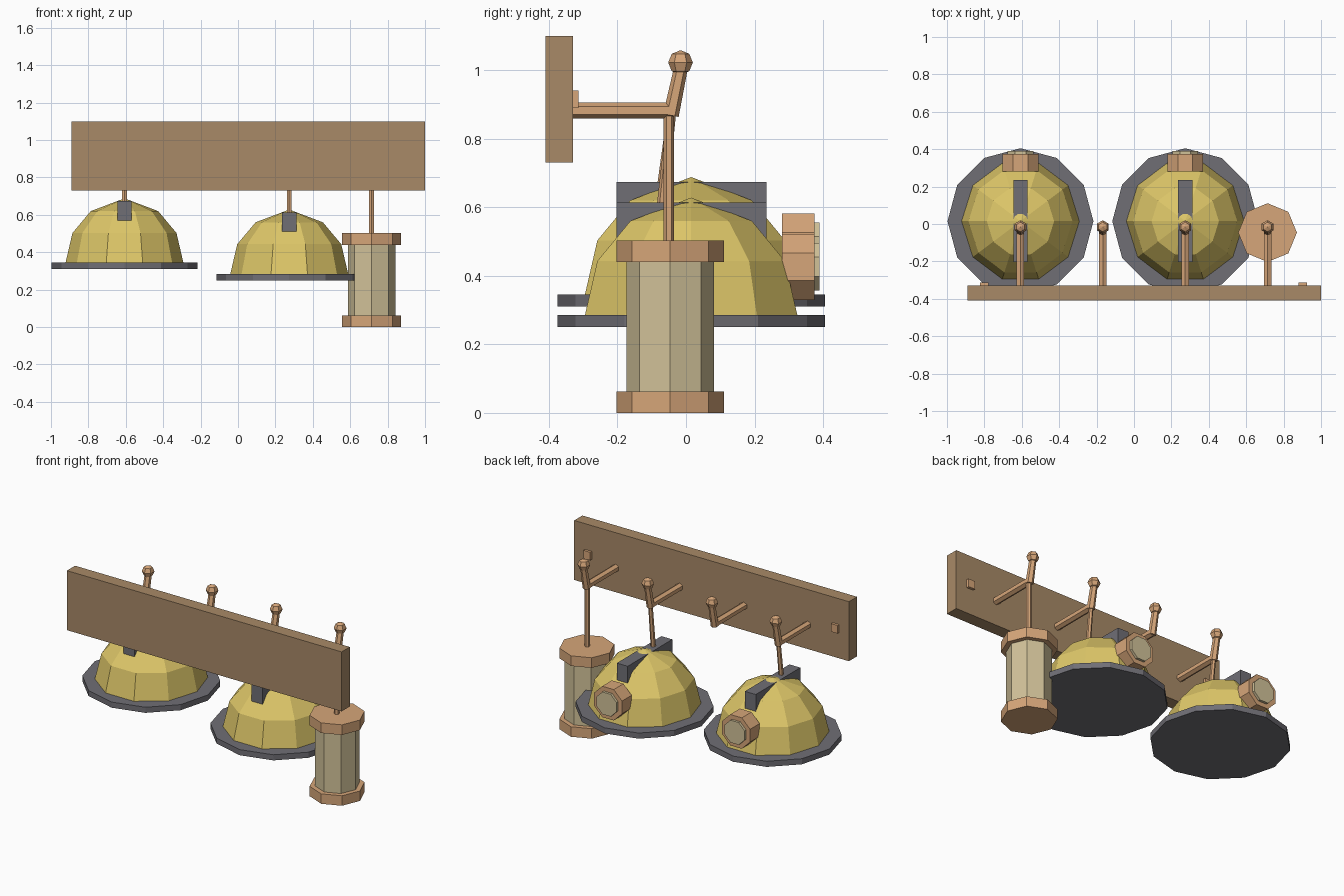
import bpy, bmesh, math
from mathutils import Vector, Matrix

if "Cube" in bpy.data.objects:
    bpy.data.objects.remove(bpy.data.objects["Cube"])


def material(name, r, g, b):
    m = bpy.data.materials.new(name)
    lin = [(c / 12.92 if c < 0.04 else ((c + 0.055) / 1.055) ** 2.4) for c in (r, g, b)]
    m.diffuse_color = (*lin, 1)
    m.use_nodes = True
    m.node_tree.nodes["Principled BSDF"].inputs["Base Color"].default_value = m.diffuse_color
    return m


WOOD = material("board_wood", 0.66, 0.54, 0.405)
TAN = material("tan_wood", 0.84, 0.65, 0.475)
YELLOW = material("helmet_yellow", 0.87, 0.78, 0.41)
GREY = material("dark_grey", 0.44, 0.435, 0.46)
BEIGE = material("pale_beige", 0.82, 0.76, 0.60)


def finish(name, bm, mat):
    bmesh.ops.recalc_face_normals(bm, faces=bm.faces[:])
    me = bpy.data.meshes.new(name)
    bm.to_mesh(me)
    bm.free()
    me.materials.append(mat)
    ob = bpy.data.objects.new(name, me)
    bpy.context.collection.objects.link(ob)
    return ob


def box(name, lo, hi, mat):
    bm = bmesh.new()
    bmesh.ops.create_cube(bm, size=1)
    for v in bm.verts:
        v.co = [l + (c + 0.5) * (h - l) for c, l, h in zip(v.co, lo, hi)]
    return finish(name, bm, mat)


def lathe(name, profile, sides, mat, origin, axis=(0, 0, 1), start=0, y_scale=1):
    """Faceted solid from (radius, height) points around an axis in the yz plane."""
    z = Vector(axis).normalized()
    x = Vector((1, 0, 0))
    y = z.cross(x)
    rot = Matrix((x, y, z)).transposed()
    bm = bmesh.new()
    rings = []
    for r, h in profile:
        n = sides if r else 1
        rings.append([bm.verts.new(Vector(origin) + rot @ Vector((
            r * math.cos(math.radians(start) + math.tau * i / sides),
            y_scale * r * math.sin(math.radians(start) + math.tau * i / sides), h)))
            for i in range(n)])
    for a, b in zip(rings, rings[1:]):
        for i in range(sides):
            j = (i + 1) % sides
            loop = [a[i % len(a)], a[j % len(a)], b[j % len(b)], b[i % len(b)]]
            bm.faces.new(list(dict.fromkeys(loop)))
    for ring in (rings[0], rings[-1]):
        if len(ring) > 1:
            bm.faces.new(ring)
    return finish(name, bm, mat)


def rod(name, p, q, r0, r1, mat, sides=6):
    d = Vector(q) - Vector(p)
    return lathe(name, [(r0, 0), (r1, d.length)], sides, mat, p, d, 90)


# Wall board with two small mounting blocks
box("board", (-0.89, -0.41, 0.73), (1.0, -0.33, 1.10), WOOD)
for x in (-0.80, 0.902):
    box("mount_block", (x - 0.023, -0.335, 0.89), (x + 0.023, -0.314, 0.94), TAN)

# Four bent pegs with knobs
PEGS = [-0.607, -0.167, 0.274, 0.714]
for x in PEGS:
    rod("peg_arm", (x, -0.335, 0.882), (x, -0.04, 0.882), 0.023, 0.023, TAN)
    rod("peg_upright", (x, -0.044, 0.868), (x, -0.014, 1.01), 0.023, 0.02, TAN)
    R = 0.036
    ball = [(0 if k in (0, 4) else R * math.sin(k * math.pi / 4), -R * math.cos(k * math.pi / 4))
            for k in range(5)]
    lathe("peg_knob", ball, 6, TAN, (x, -0.016, 1.022), start=30)


# Helmet hanging from a peg
def helmet(x, z):
    y = 0.015
    lathe("helmet_brim", [(0.39, 0), (0.39, 0.035)], 12, GREY, (x, y, z))
    lathe("helmet_dome", [(0.315, 0.034), (0.278, 0.193), (0.18, 0.31), (0, 0.378)],
          10, YELLOW, (x, y, z), y_scale=1.035)
    box("helmet_ridge", (x - 0.0375, -0.203, z + 0.20), (x + 0.0375, 0.235, z + 0.363), GREY)
    lathe("lamp_housing", [(0.104, 0), (0.104, 0.095)], 8, TAN,
          (x, 0.28, z + 0.176), (0, 1, 0), 22.5)
    lathe("lamp_lens", [(0.075, 0), (0.075, 0.02)], 8, BEIGE,
          (x, 0.37, z + 0.176), (0, 1, 0), 22.5)
    rod("helmet_strap", (x, -0.042, 0.875), (x, -0.075, z + 0.31), 0.013, 0.015, TAN)


helmet(PEGS[0], 0.31)
helmet(PEGS[2], 0.25)

# Lantern canister on the last peg
cx, cy = PEGS[3], -0.046
lathe("canister_base", [(0.157, 0), (0.157, 0.062)], 8, TAN, (cx, cy, 0))
lathe("canister_body", [(0.127, 0.06), (0.127, 0.442)], 8, BEIGE, (cx, cy, 0))
lathe("canister_cap", [(0.157, 0.44), (0.157, 0.503)], 8, TAN, (cx, cy, 0))
rod("canister_strap", (cx, -0.05, 0.50), (cx, -0.05, 0.88), 0.015, 0.015, TAN)
